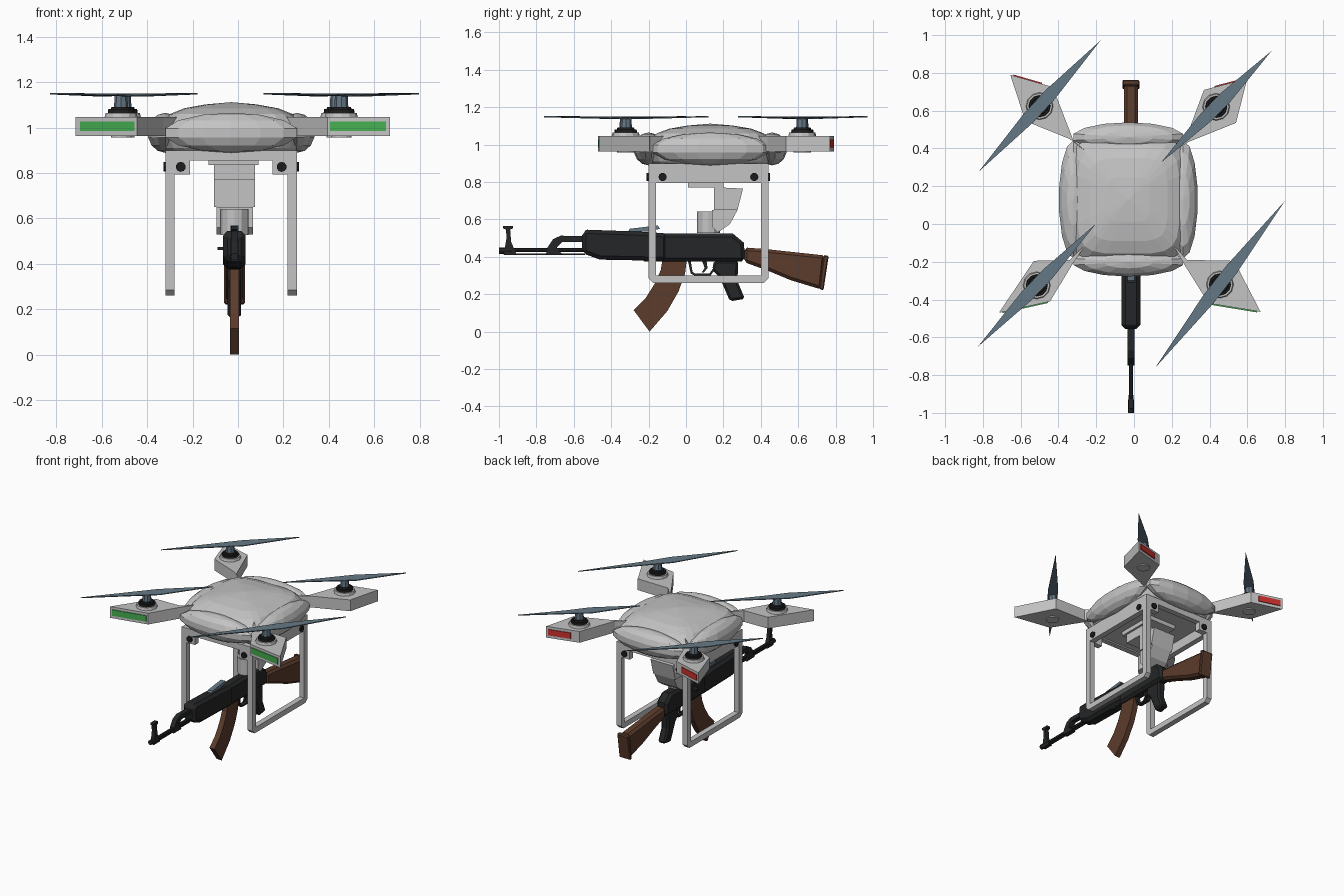
import bpy, bmesh, math
from mathutils import Vector, Matrix

def mat(name, r, g, b):
    m = bpy.data.materials.new(name)
    m.diffuse_color = (r, g, b, 1)
    return m

GREY = mat("light_grey", 0.55, 0.55, 0.55)
BLACK = mat("black", 0.012, 0.012, 0.013)
GUN = mat("gunmetal", 0.018, 0.019, 0.02)
STEEL = mat("blue_steel", 0.13, 0.19, 0.235)
WOOD = mat("brown_wood", 0.105, 0.045, 0.025)
GREEN = mat("green_light", 0.06, 0.42, 0.08)
RED = mat("red_light", 0.6, 0.03, 0.025)

def finish(name, bm, m):
    bmesh.ops.recalc_face_normals(bm, faces=bm.faces[:])
    me = bpy.data.meshes.new(name)
    bm.to_mesh(me)
    bm.free()
    me.materials.append(m)
    ob = bpy.data.objects.new(name, me)
    bpy.context.collection.objects.link(ob)
    return ob

def extrude(name, pts, vec, m, bevel=0):
    bm = bmesh.new()
    f = bm.faces.new([bm.verts.new(p) for p in pts])
    r = bmesh.ops.extrude_face_region(bm, geom=[f], use_keep_orig=True)
    bmesh.ops.translate(bm, vec=vec, verts=[v for v in r["geom"] if isinstance(v, bmesh.types.BMVert)])
    ob = finish(name, bm, m)
    if bevel:
        b = ob.modifiers.new("bevel", "BEVEL")
        b.width, b.segments = bevel, 1
        b.limit_method, b.angle_limit = "ANGLE", math.radians(50)
    return ob

def side(name, yz, x, w, m, bevel=0):
    """Side profile (y, z) given width w about x."""
    return extrude(name, [(x - w / 2, y, z) for y, z in yz], (w, 0, 0), m, bevel)

def box(name, x0, x1, y0, y1, z0, z1, m):
    return extrude(name, [(x0, y0, z0), (x1, y0, z0), (x1, y1, z0), (x0, y1, z0)], (0, 0, z1 - z0), m)

def cyl(name, c, r1, r2, d, m, axis="Z", n=12):
    bm = bmesh.new()
    bmesh.ops.create_cone(bm, cap_ends=True, segments=n, radius1=r1, radius2=r2, depth=d)
    rot = {"Z": Matrix(), "X": Matrix.Rotation(math.pi / 2, 4, "Y"), "Y": Matrix.Rotation(math.pi / 2, 4, "X")}[axis]
    bm.transform(Matrix.Translation(c) @ rot)
    return finish(name, bm, m)

CX, CY = -0.03, 0.13

# Body shell: rounded-square rings lofted up to a shallow dome
bm = bmesh.new()
rings, N = [], 20
for z, s in ((0.875, 0.84), (0.91, 0.95), (0.95, 1), (1.01, 1), (1.06, 0.86), (1.085, 0.66), (1.102, 0.36)):
    ring = []
    for i in range(N):
        a = 2 * math.pi * (i + 0.5) / N
        c, t = math.cos(a), math.sin(a)
        ring.append(bm.verts.new((CX + 0.315 * s * math.copysign(abs(c) ** 0.45, c),
                                  CY + 0.335 * s * math.copysign(abs(t) ** 0.45, t), z)))
    rings.append(ring)
for a, b in zip(rings, rings[1:]):
    for i in range(N):
        bm.faces.new((a[i], a[(i + 1) % N], b[(i + 1) % N], b[i]))
bm.faces.new(rings[0])
top = bm.verts.new((CX, CY, 1.112))
for i in range(N):
    bm.faces.new((rings[-1][i], rings[-1][(i + 1) % N], top))
finish("body_shell", bm, GREY)

# Bulging lens panels on the four sides
for name, x, y, sx, sy in (("front", CX, -0.2, 0.305, 0.08), ("back", CX, 0.46, 0.305, 0.08),
                           ("left", CX - 0.29, CY, 0.08, 0.32), ("right", CX + 0.29, CY, 0.08, 0.32)):
    bm = bmesh.new()
    bmesh.ops.create_uvsphere(bm, u_segments=14, v_segments=7, radius=1)
    bm.transform(Matrix.Translation((x, y, 0.977)) @ Matrix.Diagonal((sx, sy, 0.088, 1)))
    finish(name + "_side_panel", bm, GREY)

# Arms, lights, motors and propellers: outline (light edge first), hub, blade half-vector
arms = {
    "front_right": ([(0.67, -0.465), (0.395, -0.42), (0.27, -0.22), (0.2, -0.1), (0.28, -0.19), (0.53, -0.195)],
                    (0.455, -0.32), (0.342, 0.44), GREEN),
    "front_left": ([(-0.715, -0.47), (-0.445, -0.41), (-0.33, -0.22), (-0.25, -0.1), (-0.34, -0.19), (-0.53, -0.195)],
                   (-0.515, -0.325), (0.312, 0.325), GREEN),
    "back_left": ([(-0.655, 0.79), (-0.43, 0.725), (-0.32, 0.44), (-0.25, 0.38), (-0.34, 0.45), (-0.575, 0.545)],
                  (-0.5, 0.624), (0.322, 0.347), RED),
    "back_right": ([(0.6, 0.77), (0.37, 0.71), (0.27, 0.44), (0.2, 0.38), (0.29, 0.435), (0.54, 0.535)],
                   (0.435, 0.62), (0.293, 0.296), RED),
}
for name, (pts, (hx, hy), d, light) in arms.items():
    extrude(name + "_arm", [(x, y, 0.963) for x, y in pts], (0, 0, 0.083), GREY)
    a, b = Vector(pts[0]), Vector(pts[1])
    out = Vector((0, -0.006 if light is GREEN else 0.006))
    p, q = a.lerp(b, 0.07), a.lerp(b, 0.96 if light is GREEN else 0.75)
    extrude(name + "_light", [(v.x, v.y, 0.984) for v in (p, q, q + out, p + out)], (0, 0, 0.043), light)
    cyl(name + "_under_cap", (hx, hy, 0.961), 0.045, 0.045, 0.008, GREY)
    cyl(name + "_motor_base", (hx, hy, 1.054), 0.073, 0.068, 0.022, GREY)
    cyl(name + "_motor_ring", (hx, hy, 1.073), 0.058, 0.056, 0.016, BLACK)
    cyl(name + "_motor_cap", (hx, hy, 1.085), 0.046, 0.042, 0.012, BLACK)
    cyl(name + "_shaft", (hx, hy, 1.115), 0.031, 0.028, 0.055, STEEL, n=8)
    d = Vector(d)
    w = Vector((-d.y, d.x)).normalized() * 0.034
    h = Vector((hx, hy))
    blade = [(h + d, 0.006), (h + d * 0.18 + w, 0.004), (h - d * 0.18 + w, -0.004),
             (h - d, 0.006), (h - d * 0.18 - w, 0.004), (h + d * 0.18 - w, -0.004)]
    extrude(name + "_propeller", [(v.x, v.y, 1.14 + z) for v, z in blade], (0, 0, 0.006), STEEL)

# Landing frame: U-shaped legs with top rails, cross bars, brackets and bolts
LEG = [(-0.2, 0.9), (-0.2, 0.285), (-0.175, 0.26), (0.415, 0.26), (0.44, 0.285), (0.44, 0.9),
       (0.4, 0.9), (0.4, 0.3), (-0.16, 0.3), (-0.16, 0.9)]
for s, n in ((-1, "left"), (1, "right")):
    x = CX + s * 0.269
    side(n + "_landing_leg", LEG, x, 0.04, GREY)
    box(n + "_top_rail", x - 0.02, x + 0.02, -0.16, 0.4, 0.794, 0.9, GREY)
    for y, o, e in ((-0.2, -1, "front"), (0.44, 1, "back")):
        xi = x - s * 0.088
        box(f"{e}_{n}_bracket", min(x, xi), max(x, xi), min(y, y - o * 0.04), max(y, y - o * 0.04), 0.794, 0.9, GREY)
        cyl(f"{e}_{n}_bolt", (CX + s * 0.222, y, 0.827), 0.022, 0.022, 0.02, BLACK, "Y", 10)
        cyl(f"{n}_{e}_side_bolt", (x + s * 0.02, y - o * 0.075, 0.827), 0.022, 0.022, 0.02, BLACK, "X", 10)
for y, e in ((-0.18, "front"), (0.42, "back")):
    box(e + "_cross_bar", CX - 0.25, CX + 0.25, y - 0.02, y + 0.02, 0.855, 0.9, GREY)
box("belly_plate", CX - 0.25, CX + 0.25, -0.17, 0.41, 0.865, 0.89, GREY)

# Gimbal mount hanging from the belly
GX = -0.015
box("gimbal_plate", GX - 0.115, GX + 0.105, -0.02, 0.28, 0.835, 0.868, GREY)
box("gimbal_block", GX - 0.09, GX + 0.09, 0.01, 0.2, 0.77, 0.84, GREY)
side("gimbal_upper_arm", [(0.15, 0.8), (0.2, 0.77), (0.305, 0.765), (0.275, 0.65), (0.15, 0.65)], GX, 0.18, GREY)
side("gimbal_lower_arm", [(0.14, 0.65), (0.275, 0.65), (0.235, 0.575), (0.17, 0.53), (0.14, 0.56)], GX, 0.16, GREY)
cyl("gimbal_post", (GX, 0.12, 0.585), 0.062, 0.062, 0.115, GREY)

# Rifle metal parts
RX = -0.016
side("receiver", [(-0.26, 0.525), (0.25, 0.525), (0.31, 0.475), (0.315, 0.375), (-0.24, 0.375)], RX, 0.085, GUN, 0.018)
side("handguard", [(-0.555, 0.535), (-0.53, 0.545), (-0.25, 0.535), (-0.1, 0.525), (-0.1, 0.378), (-0.46, 0.385), (-0.555, 0.42)],
     RX, 0.1, GUN, 0.02)
cyl("barrel", (RX, -0.76, 0.436), 0.011, 0.011, 0.44, GUN, "Y", 8)
cyl("muzzle", (RX, -0.965, 0.432), 0.017, 0.017, 0.07, GUN, "Y", 8)
box("cleaning_rod", RX - 0.005, RX + 0.005, -0.95, -0.54, 0.41, 0.419, GUN)
side("gas_tube", [(-0.75, 0.41), (-0.74, 0.45), (-0.71, 0.495), (-0.67, 0.513), (-0.54, 0.51), (-0.54, 0.48),
                  (-0.66, 0.48), (-0.69, 0.45), (-0.66, 0.41)], RX, 0.036, GUN)
side("front_sight", [(-0.975, 0.41), (-0.96, 0.5), (-0.962, 0.545), (-0.978, 0.552), (-0.978, 0.566), (-0.925, 0.566),
                     (-0.925, 0.552), (-0.94, 0.545), (-0.935, 0.48), (-0.905, 0.41)], RX, 0.028, GUN)
side("rear_sight", [(-0.31, 0.535), (-0.3, 0.55), (-0.15, 0.568), (-0.14, 0.55), (-0.2, 0.535)], RX, 0.035, STEEL)
side("pistol_grip", [(0.15, 0.38), (0.28, 0.38), (0.275, 0.27), (0.315, 0.175), (0.235, 0.162), (0.18, 0.29), (0.14, 0.33)],
     RX, 0.06, GUN, 0.012)
side("trigger_guard", [(0.01, 0.38), (0.025, 0.31), (0.05, 0.298), (0.13, 0.298), (0.16, 0.34), (0.15, 0.345), (0.125, 0.31),
                       (0.05, 0.31), (0.035, 0.32), (0.025, 0.38)], RX, 0.03, GUN)
side("trigger", [(0.085, 0.38), (0.1, 0.34), (0.085, 0.318), (0.095, 0.315), (0.115, 0.34), (0.11, 0.38)], RX, 0.014, GUN)
box("charging_handle", RX - 0.075, RX - 0.04, -0.02, 0.01, 0.46, 0.475, GUN)

# Rifle brown parts
side("magazine", [(-0.125, 0.39), (0.005, 0.39), (-0.005, 0.31), (-0.04, 0.215), (-0.1, 0.11), (-0.195, 0.0), (-0.28, 0.115),
                  (-0.215, 0.18), (-0.165, 0.26), (-0.135, 0.33)], RX, 0.04, WOOD)
side("stock", [(0.31, 0.45), (0.42, 0.442), (0.745, 0.407), (0.725, 0.225), (0.56, 0.275), (0.44, 0.325), (0.31, 0.372)],
     RX, 0.074, WOOD, 0.016)
side("butt_plate", [(0.735, 0.41), (0.763, 0.405), (0.735, 0.22), (0.713, 0.228)], RX, 0.092, WOOD, 0.006)
